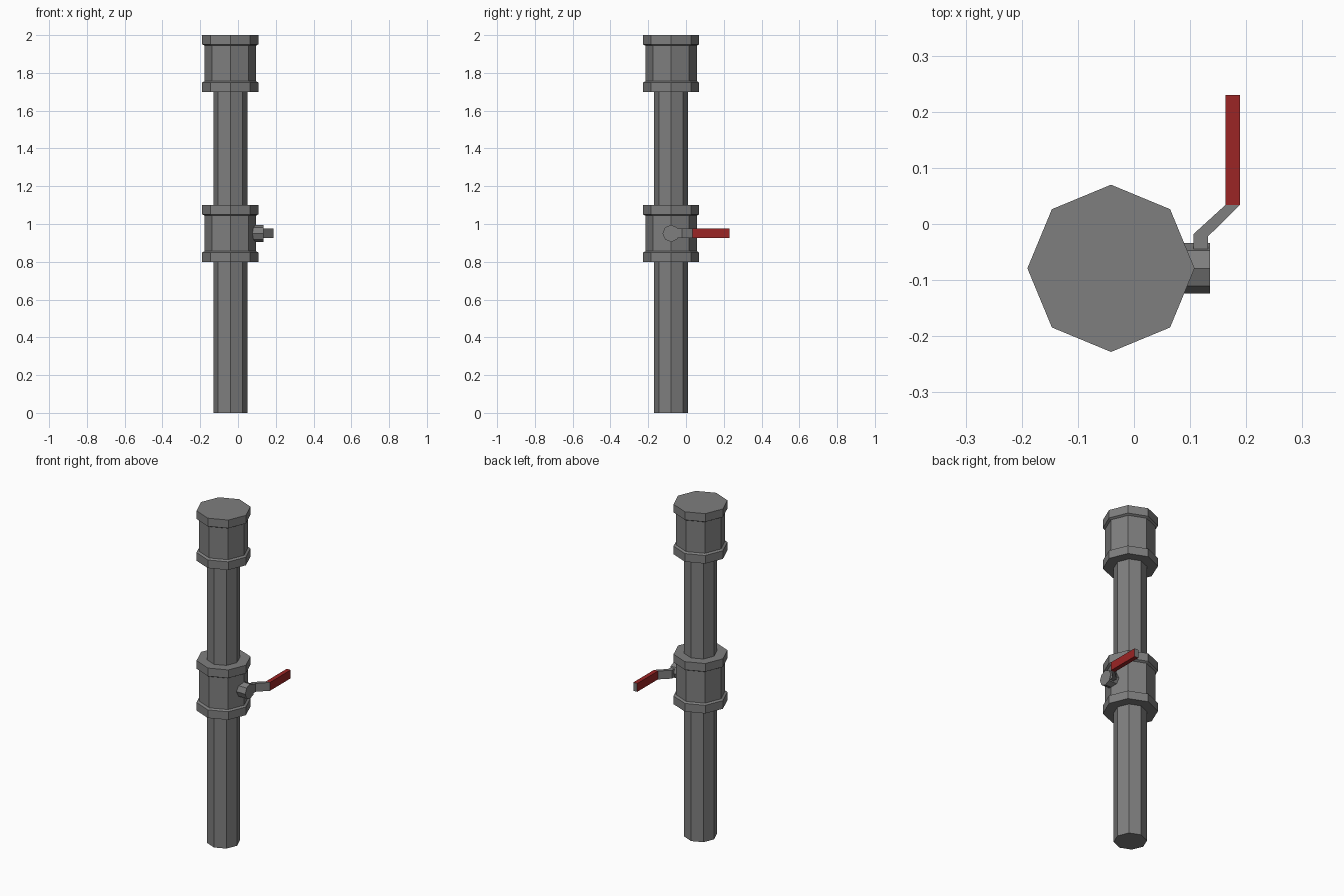
import bpy, bmesh, math
from mathutils import Matrix

if "Cube" in bpy.data.objects:
    bpy.data.objects.remove(bpy.data.objects["Cube"])

CX, CY = -0.041, -0.079   # pipe axis
SIDES = 8


def material(name, rgb):
    m = bpy.data.materials.new(name)
    m.diffuse_color = (*rgb, 1.0)
    m.use_nodes = True
    m.node_tree.nodes["Principled BSDF"].inputs["Base Color"].default_value = m.diffuse_color
    return m


GREY = material("pipe grey", (0.21, 0.21, 0.21))
RED = material("handle red", (0.33, 0.018, 0.018))


def finish(name, bm, mats):
    bmesh.ops.recalc_face_normals(bm, faces=bm.faces)
    mesh = bpy.data.meshes.new(name)
    bm.to_mesh(mesh)
    bm.free()
    for m in mats:
        mesh.materials.append(m)
    ob = bpy.data.objects.new(name, mesh)
    bpy.context.collection.objects.link(ob)
    return ob


def lathe(name, profile, matrix):
    """Octagonal solid from (radius, height) pairs, capped at both ends."""
    bm = bmesh.new()
    rings = []
    for r, h in profile:
        rings.append([bm.verts.new((r * math.cos(2 * math.pi * i / SIDES),
                                    r * math.sin(2 * math.pi * i / SIDES), h))
                      for i in range(SIDES)])
    for a, b in zip(rings, rings[1:]):
        for i in range(SIDES):
            j = (i + 1) % SIDES
            bm.faces.new((a[i], a[j], b[j], b[i]))
    bm.faces.new(rings[0])
    bm.faces.new(rings[-1])
    bm.transform(matrix)
    return finish(name, bm, [GREY])


# Long pipe
lathe("pipe", [(0.09, 0), (0.09, 1.75)], Matrix.Translation((CX, CY, 0)))

# Flanged couplings: middle valve body and top cap
coupling = [(0.149, 0), (0.149, 0.049), (0.136, 0.056),
            (0.136, 0.244), (0.149, 0.251), (0.149, 0.30)]
for name, z in (("valve_body", 0.80), ("top_cap", 1.70)):
    lathe(name, coupling, Matrix.Translation((CX, CY, z)))

# Valve stem pointing sideways
lathe("valve_stem", [(0.045, 0), (0.045, 0.065)],
      Matrix.Translation((0.07, CY, 0.95)) @ Matrix.Rotation(math.pi / 2, 4, 'Y'))

# Cranked lever: (left x, left y, right x, right y) stations along its length
stations = [(0.106, -0.050, 0.132, -0.050), (0.106, -0.018, 0.132, -0.022),
            (0.163, 0.034, 0.189, 0.034), (0.163, 0.23, 0.189, 0.23)]
bm = bmesh.new()
loops = [[bm.verts.new(p) for p in ((lx, ly, 0.925), (rx, ry, 0.925),
                                    (rx, ry, 0.975), (lx, ly, 0.975))]
         for lx, ly, rx, ry in stations]
for k, (a, b) in enumerate(zip(loops, loops[1:])):
    for i in range(4):
        j = (i + 1) % 4
        f = bm.faces.new((a[i], a[j], b[j], b[i]))
        f.material_index = 1 if k == 2 else 0   # red grip on the last section
bm.faces.new(loops[0])
bm.faces.new(loops[-1])
finish("lever_handle", bm, [GREY, RED])
